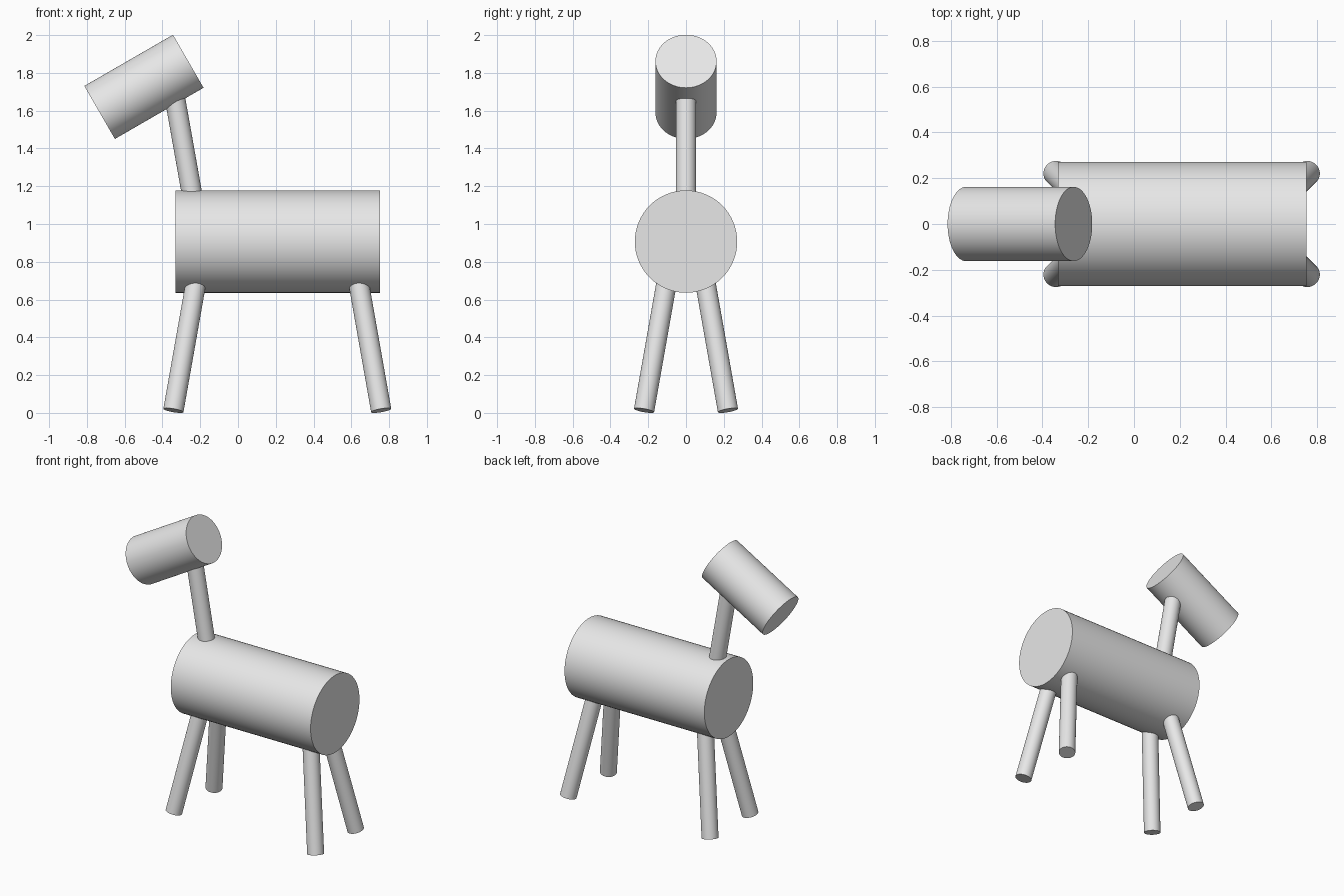
import bpy
import math
from mathutils import Vector

if "Cube" in bpy.data.objects:
    bpy.data.objects.remove(bpy.data.objects["Cube"])

grey = bpy.data.materials.new("light_grey")
grey.diffuse_color = (0.8, 0.8, 0.8, 1)
grey.use_nodes = True
grey.node_tree.nodes["Principled BSDF"].inputs["Base Color"].default_value = grey.diffuse_color


def rod(name, start, end, radius, sides=64):
    """Capped cylinder running between two points."""
    a, b = Vector(start), Vector(end)
    axis = b - a
    bpy.ops.mesh.primitive_cylinder_add(
        vertices=sides, radius=radius, depth=axis.length, location=(a + b) / 2,
        rotation=axis.to_track_quat('Z', 'Y').to_euler())
    ob = bpy.context.object
    ob.name = name
    ob.data.materials.append(grey)
    bpy.ops.object.shade_smooth_by_angle(angle=math.radians(30))
    return ob


# Barrel body
rod("body", (-0.332, 0, 0.907), (0.753, 0, 0.907), 0.271)

# Neck leaning forward, ends buried in body and head
rod("neck", (-0.235, 0, 1.11), (-0.338, 0, 1.69), 0.054)

# Head tilted nose-down by 30 degrees
centre = Vector((-0.498, 0, 1.726))
half = Vector((math.cos(math.radians(30)), 0, math.sin(math.radians(30)))) * 0.271
rod("head", centre - half, centre + half, 0.162)

# Four legs splayed outwards
for end, foot_x, dx in (("front", -0.342, 1), ("rear", 0.758, -1)):
    for side, s in (("left", -1), ("right", 1)):
        rod(f"{end}_leg_{side}", (foot_x, 0.222 * s, 0.013),
            (foot_x + 0.123 * dx, 0.099 * s, 0.71), 0.054)
